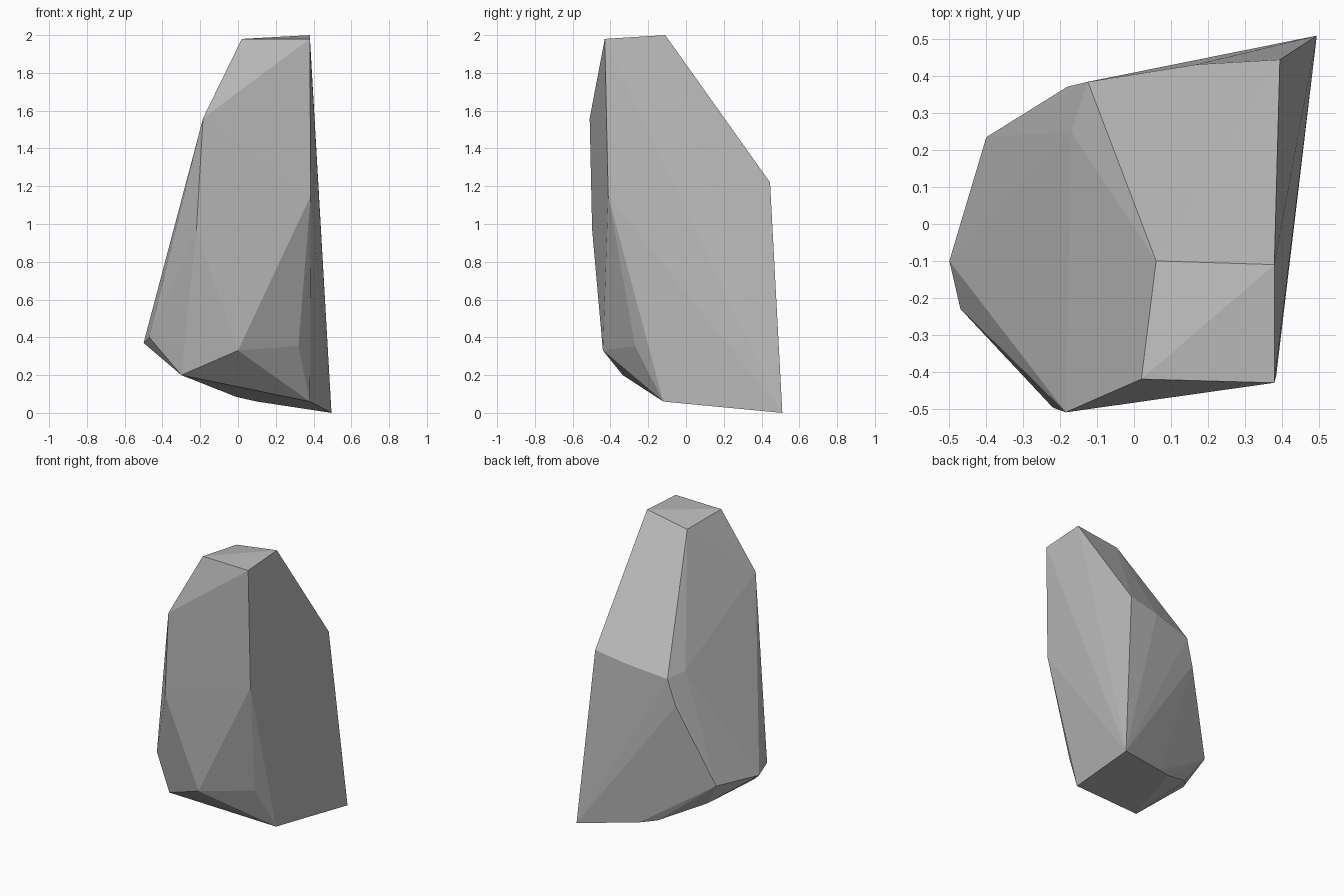
import bpy
import bmesh

old = bpy.data.objects.get("Cube")
if old:
    bpy.data.objects.remove(old, do_unlink=True)

# Grey stone colour
stone = bpy.data.materials.new("grey_stone")
stone.use_nodes = True
colour = (0.5, 0.5, 0.5, 1)
stone.diffuse_color = colour
stone.node_tree.nodes["Principled BSDF"].inputs["Base Color"].default_value = colour

# Corners of the boulder, from the crown down to the underside
crown = [(.02, -.42, 1.98), (.38, -.43, 1.98), (.38, -.11, 2), (.06, -.1, 1.95)]
shoulder = [(-.185, -.51, 1.56), (.395, .445, 1.22), (.17, .432, 1.18),
            (-.125, .385, 1.13), (-.17, .25, 1.15)]
waist = [(-.22, -.497, .97), (.385, -.412, 1.15), (-.18, .372, .95)]
skirt = [(0, -.44, .33), (.32, -.27, .355), (-.47, -.23, .4),
         (-.5, -.1, .37), (-.4, .235, .394)]
underside = [(.38, -.12, .06), (.495, .51, 0), (.1, .38, .06),
             (-.01, .33, .085), (-.29, .17, .22), (-.3, -.335, .2)]

# Wrap the corners in one faceted shell
bm = bmesh.new()
for point in crown + shoulder + waist + skirt + underside:
    bm.verts.new(point)
bmesh.ops.convex_hull(bm, input=bm.verts[:])
loose = [v for v in bm.verts if not v.link_faces]
bmesh.ops.delete(bm, geom=loose, context='VERTS')
bmesh.ops.recalc_face_normals(bm, faces=bm.faces[:])

mesh = bpy.data.meshes.new("boulder")
bm.to_mesh(mesh)
bm.free()
mesh.materials.append(stone)
boulder = bpy.data.objects.new("boulder", mesh)
bpy.context.collection.objects.link(boulder)
